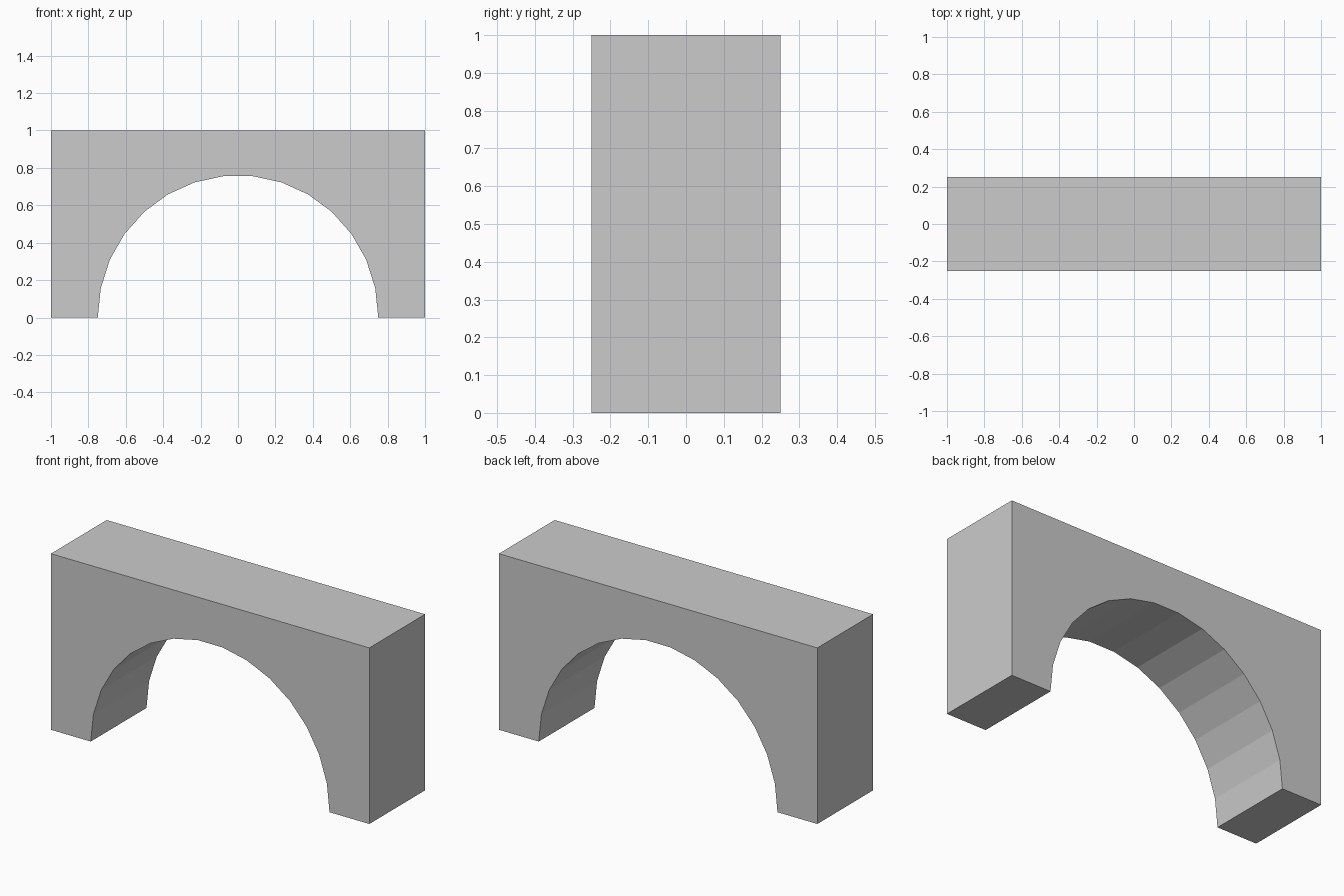
import bpy, bmesh
from math import pi, cos, sin

if "Cube" in bpy.data.objects:
    bpy.data.objects.remove(bpy.data.objects["Cube"])

HALF_W, HALF_D, HEIGHT = 1.0, 0.25, 1.0
ARCH_RX, ARCH_RZ, SEGMENTS = 0.75, 0.76, 15

# Front profile: outer block outline, then the arch opening from right to left
profile = [(-ARCH_RX, 0), (-HALF_W, 0), (-HALF_W, HEIGHT), (HALF_W, HEIGHT), (HALF_W, 0)]
for i in range(SEGMENTS):
    a = pi * i / SEGMENTS
    profile.append((ARCH_RX * cos(a), ARCH_RZ * sin(a)))

# Extrude the profile through the depth of the block
bm = bmesh.new()
face = bm.faces.new([bm.verts.new((x, -HALF_D, z)) for x, z in profile])
result = bmesh.ops.extrude_face_region(bm, geom=[face], use_keep_orig=True)
new_verts = [g for g in result["geom"] if isinstance(g, bmesh.types.BMVert)]
bmesh.ops.translate(bm, verts=new_verts, vec=(0, 2 * HALF_D, 0))
bmesh.ops.recalc_face_normals(bm, faces=bm.faces)

# Arch block, flat shaded
mesh = bpy.data.meshes.new("arch_block")
bm.to_mesh(mesh)
bm.free()
arch = bpy.data.objects.new("arch_block", mesh)
bpy.context.collection.objects.link(arch)
